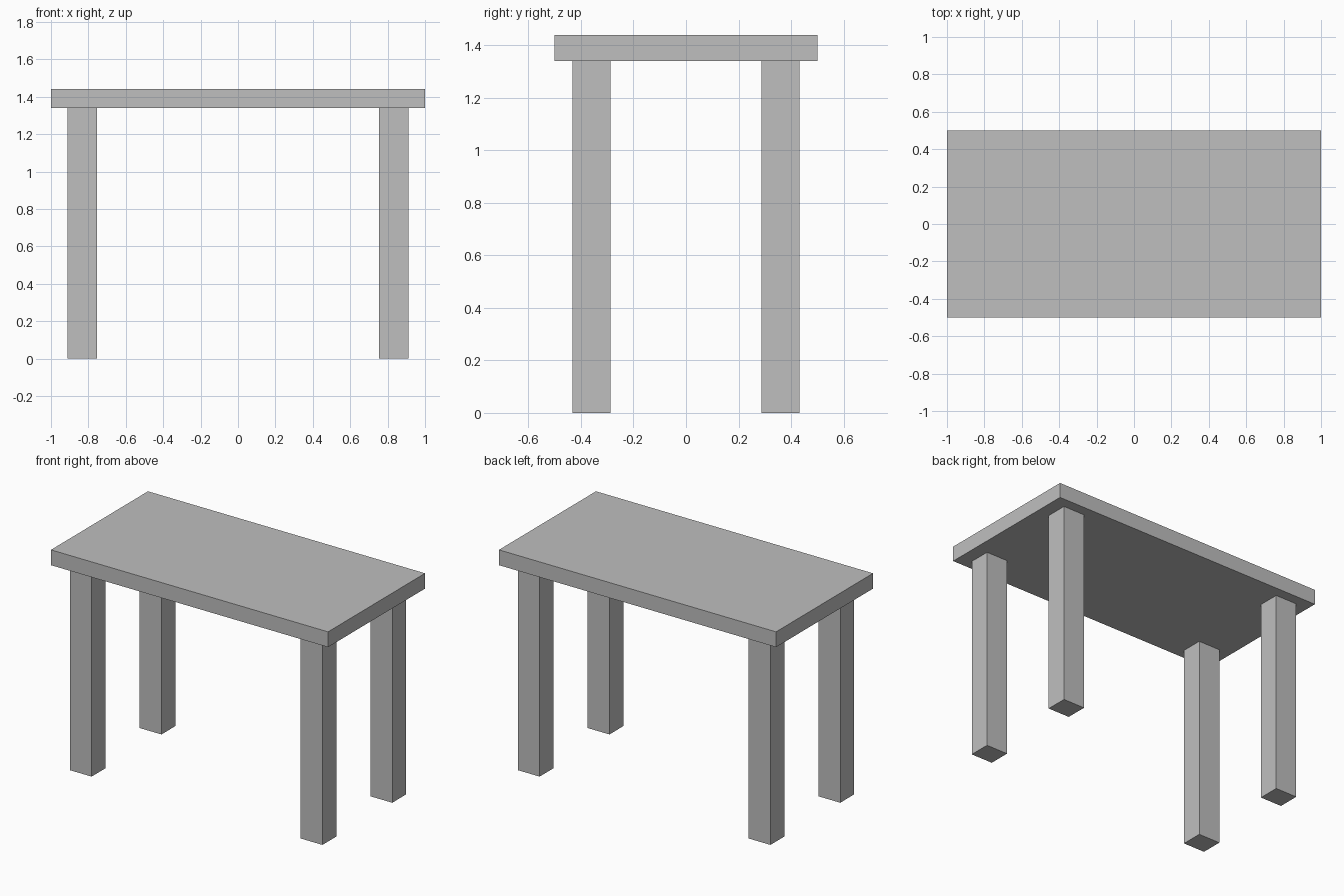
import bpy

# Remove the default cube
default = bpy.data.objects.get("Cube")
if default:
    bpy.data.objects.remove(default, do_unlink=True)

# Single flat grey
GREY = (0.52, 0.52, 0.52, 1.0)
grey = bpy.data.materials.new("plain grey")
grey.use_nodes = True
grey.diffuse_color = GREY
for node in grey.node_tree.nodes:
    if node.type == "BSDF_PRINCIPLED":
        node.inputs["Base Color"].default_value = GREY

TOP_SIZE = (2.0, 1.0, 0.1)
LEG_SIZE = (0.157, 0.143, 1.34)
LEG_X, LEG_Y = 0.833, 0.36


def box(name, size, x, y, bottom):
    """Add a box standing on the given height."""
    bpy.ops.mesh.primitive_cube_add(size=1, location=(x, y, bottom + size[2] / 2))
    obj = bpy.context.object
    obj.name = name
    obj.scale = size
    bpy.ops.object.transform_apply(location=False, rotation=False, scale=True)
    obj.data.materials.append(grey)
    return obj


# Table top
box("table_top", TOP_SIZE, 0, 0, LEG_SIZE[2])

# Four legs
for depth, sy in (("front", -1), ("back", 1)):
    for side, sx in (("left", 1), ("right", -1)):
        box(f"{depth}_{side}_leg", LEG_SIZE, sx * LEG_X, sy * LEG_Y, 0)
